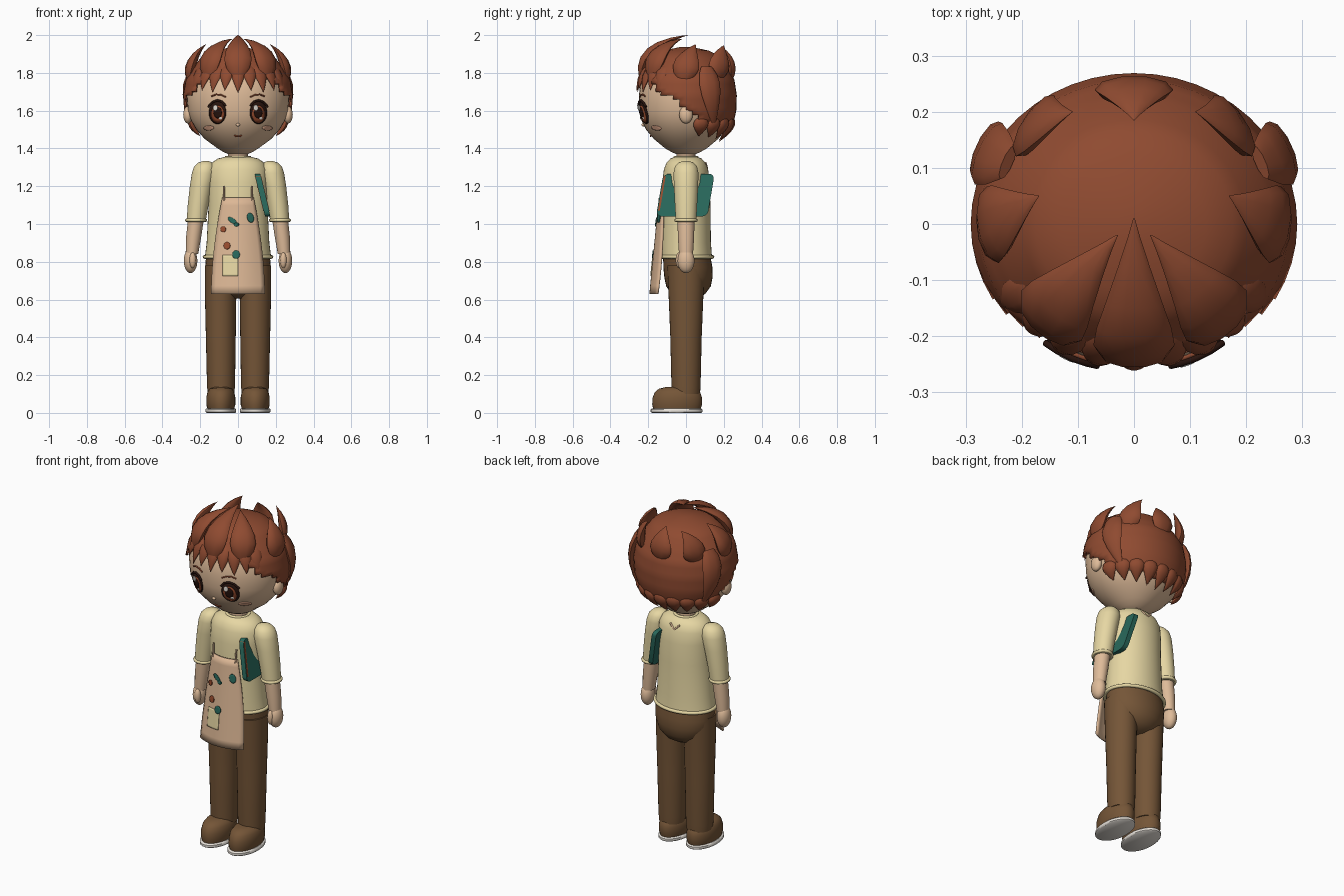
import bpy, bmesh, math
from mathutils import Vector as V

if "Cube" in bpy.data.objects:
    bpy.data.objects.remove(bpy.data.objects["Cube"])

def mat(name, r, g, b):
    m = bpy.data.materials.new(name)
    m.diffuse_color = [(c / 255) ** 2.2 for c in (r, g, b)] + [1]
    m.use_nodes = True
    m.node_tree.nodes["Principled BSDF"].inputs["Base Color"].default_value = m.diffuse_color
    return m

SKIN = mat("skin", 222, 186, 152)
HAIR = mat("chestnut hair", 142, 76, 52)
SHIRT = mat("cream shirt", 230, 214, 162)
TROUSER = mat("brown trousers", 116, 86, 58)
APRON = mat("tan apron", 220, 182, 148)
TEAL = mat("teal", 45, 104, 92)
WHITE = mat("off white", 232, 226, 218)
DARK = mat("dark brown", 45, 27, 22)
RUST = mat("rust", 152, 78, 50)
BLUSH = mat("blush", 226, 170, 140)

def finish(bm, name, m, angle=45, solid=0):
    bmesh.ops.remove_doubles(bm, verts=bm.verts, dist=1e-5)
    bmesh.ops.recalc_face_normals(bm, faces=bm.faces)
    me = bpy.data.meshes.new(name)
    bm.to_mesh(me); bm.free()
    me.materials.append(m)
    o = bpy.data.objects.new(name, me)
    bpy.context.collection.objects.link(o)
    if solid:
        s = o.modifiers.new("thickness", 'SOLIDIFY')
        s.thickness = solid; s.offset = 0
    bpy.ops.object.select_all(action='DESELECT')
    o.select_set(True); bpy.context.view_layer.objects.active = o
    bpy.ops.object.shade_smooth_by_angle(angle=math.radians(angle))
    return o

def skin_rings(bm, rings, closed=True, caps=True):
    R = [[bm.verts.new(p) for p in r] for r in rings]
    n = len(R[0])
    for a, b in zip(R, R[1:]):
        for i in range(n if closed else n - 1):
            j = (i + 1) % n
            bm.faces.new((a[i], a[j], b[j], b[i]))
    if caps:
        bm.faces.new(R[0]); bm.faces.new(R[-1])

def loft(name, rings, m, n=32):
    """rings: (z, rx, ry, cx, cy)"""
    bm = bmesh.new()
    T = [i * math.tau / n for i in range(n)]
    skin_rings(bm, [[(cx + rx * math.cos(t), cy + ry * math.sin(t), z) for t in T]
                    for z, rx, ry, cx, cy in rings])
    return finish(bm, name, m)

def ball(name, c, r, m, seg=24):
    bm = bmesh.new()
    bmesh.ops.create_uvsphere(bm, u_segments=seg, v_segments=seg // 2, radius=1)
    for v in bm.verts:
        v.co = V((c[i] + v.co[i] * r[i] for i in range(3)))
    return finish(bm, name, m, 80)

def tube(name, pts, r, m, cyclic=False):
    cu = bpy.data.curves.new(name, 'CURVE')
    cu.dimensions = '3D'; cu.bevel_depth = r; cu.bevel_resolution = 2
    cu.use_fill_caps = True
    s = cu.splines.new('POLY'); s.points.add(len(pts) - 1); s.use_cyclic_u = cyclic
    for p, q in zip(s.points, pts):
        p.co = (*q, 1)
    cu.materials.append(m)
    o = bpy.data.objects.new(name, cu)
    bpy.context.collection.objects.link(o)
    bpy.ops.object.select_all(action='DESELECT')
    o.select_set(True); bpy.context.view_layer.objects.active = o
    bpy.ops.object.convert(target='MESH')
    bpy.ops.object.shade_smooth_by_angle(angle=math.radians(60))

def hoop(name, c, rx, ry, r, m):
    tube(name, [(c[0] + rx * math.cos(i * math.tau / 32), c[1] + ry * math.sin(i * math.tau / 32), c[2])
                for i in range(32)], r, m, True)

# head profile: z, x radius, y radius
HEAD = [(1.362, .03, .03), (1.38, .075, .075), (1.40, .108, .11), (1.45, .176, .17), (1.50, .221, .212),
        (1.55, .25, .236), (1.60, .266, .247), (1.68, .272, .25), (1.76, .258, .238),
        (1.83, .218, .2), (1.88, .16, .148), (1.91, .09, .085), (1.92, .01, .01)]

def radii(z):
    for a, b in zip(HEAD, HEAD[1:]):
        if z <= b[0]:
            t = max(0, (z - a[0]) / (b[0] - a[0]))
            return [a[k] + (b[k] - a[k]) * t for k in (1, 2)]
    return .01, .01

def on_head(az, z, off=0):
    rx, ry = radii(z)
    return V(((rx + off) * math.sin(az), -(ry + off) * math.cos(az), z))

def face_y(x, z):
    rx, ry = radii(z)
    return -ry * math.sqrt(max(0, 1 - (x / rx) ** 2))

loft("head", [(z, a, b, 0, 0) for z, a, b in HEAD], SKIN, 40)
loft("neck", [(1.32, .055, .052, 0, 0), (1.42, .05, .05, 0, 0)], SKIN)

# hair cap, trimmed along a hairline that drops towards the nape
LINE = [(0, 1.775), (.75, 1.77), (1.0, 1.71), (1.35, 1.66), (1.65, 1.60), (1.9, 1.54), (2.4, 1.50), (3.2, 1.48)]
def hairline(az):
    az = abs(az)
    for a, b in zip(LINE, LINE[1:]):
        if az <= b[0]:
            return a[1] + (b[1] - a[1]) * (az - a[0]) / (b[0] - a[0])
    return LINE[-1][1]

bm = bmesh.new()
skin_rings(bm, [[on_head(i * math.tau / 48, z, .013) + V((0, 0, .012 * (z > 1.85)))
                 for i in range(48)] for z in [1.46 + .02 * k for k in range(23)] + [1.919]])
low = []
for f in bm.faces:
    c = f.calc_center_median()
    if c.z < hairline(math.atan2(c.x, -c.y)) or (len(f.verts) > 4 and c.z < 1.6):
        low.append(f)
bmesh.ops.delete(bm, geom=low, context='FACES')
finish(bm, "hair_cap", HAIR, solid=.012)

# hair locks: flattened curved spikes
def lock(name, a, mid, b, w, th):
    a, mid, b = V(a), V(mid), V(b)
    bm = bmesh.new()
    rings = []
    for t, k in ((0, .55), (.12, .85), (.28, 1), (.45, .92), (.62, .7), (.8, .4), (.93, .15), (1, .02)):
        p = a * (1 - t) ** 2 + mid * 2 * t * (1 - t) + b * t * t
        d = ((mid - a) * (1 - t) + (b - mid) * t).normalized()
        side = d.cross(mid - V((0, 0, 1.65))).normalized()
        up = side.cross(d)
        rings.append([p + side * (w / 2 * k * math.cos(q)) + up * (th / 2 * k * math.sin(q))
                      for q in [i * math.tau / 10 for i in range(10)]])
    skin_rings(bm, rings)
    finish(bm, name, HAIR, 50)

for i in range(-4, 5):
    az = i * .245
    lock("fringe_lock", on_head(az, 1.84, .0), on_head(az, 1.79, .03),
         on_head(az * 1.02, 1.695 + .012 * (i % 2), .012), .078, .035)
for i in range(-4, 5):
    az = math.pi + i * .31
    lock("nape_lock", on_head(az, 1.56, .005), on_head(az, 1.51, .035),
         on_head(az, 1.435 + .015 * abs(i) / 2, .022), .085, .04)
lock("crown_lock_front", (0, -.235, 1.79), (0, -.235, 1.95), (0, .01, 2.0), .145, .06)
lock("crown_lock_back", (0, .235, 1.77), (0, .255, 1.87), (0, .185, 1.94), .14, .05)
for s in (-1, 1):
    lock("crown_lock_front_side", (s * .155, -.18, 1.79), (s * .16, -.17, 1.94), (s * .03, -.02, 1.98), .14, .06)
    lock("crown_lock_side", (s * .258, -.01, 1.77), (s * .26, .0, 1.88), (s * .17, .05, 1.95), .14, .055)
    lock("crown_lock_back_side", (s * .175, .165, 1.77), (s * .19, .18, 1.87), (s * .11, .2, 1.945), .13, .05)
    lock("temple_lock", (s * .225, .11, 1.83), (s * .315, .14, 1.68), (s * .2, .15, 1.5), .12, .04)
    ball("ear", (s * .265, 0, 1.578), (.025, .036, .046), SKIN)

# face details: thin patches that follow a surface
def patch(name, cx, cz, rx, rz, yf, off, m, tilt=0):
    bm = bmesh.new()
    rings = []
    for k in (1, .66, .33, .02):
        r = []
        for i in range(24):
            t = i * math.tau / 24
            u, w = k * rx * math.cos(t), k * rz * math.sin(t)
            x = cx + u * math.cos(tilt) - w * math.sin(tilt)
            z = cz + u * math.sin(tilt) + w * math.cos(tilt)
            r.append((x, yf(x, z) - off, z))
        rings.append(r)
    skin_rings(bm, rings, caps=False)
    bmesh.ops.contextual_create(bm, geom=[e for e in bm.edges if e.is_boundary and
                                          e.calc_length() < .003])
    finish(bm, name, m, solid=.005)

for s in (-1, 1):
    patch("eye_rim", s * .108, 1.59, .045, .06, face_y, .006, DARK)
    patch("eye_iris", s * .107, 1.582, .033, .046, face_y, .010, RUST)
    patch("eye_pupil", s * .107, 1.59, .021, .03, face_y, .014, DARK)
    patch("eye_glint", s * .107 - .013, 1.615, .012, .015, face_y, .018, WHITE)
    patch("eye_small_glint", s * .107 + .014, 1.56, .006, .007, face_y, .018, WHITE)
    patch("cheek_blush", s * .155, 1.508, .026, .012, face_y, .003, BLUSH)
    tube("eyelash", [(s * x, face_y(x, z) - .012, z) for x, z in
                     ((.065, 1.625), (.085, 1.648), (.11, 1.655), (.135, 1.645), (.158, 1.62))], .006, DARK)
    tube("eyebrow", [(s * x, face_y(x, z) - .003, z) for x, z in
                     ((.065, 1.672), (.09, 1.684), (.115, 1.686), (.14, 1.676))], .004, HAIR)
ball("nose", (0, face_y(0, 1.525) - .002, 1.525), (.011, .01, .009), SKIN, 16)
tube("mouth", [(x, face_y(x, 1.468) - .002, 1.464 + 14 * x * x) for x in (-.02, -.01, 0, .01, .02)], .004, RUST)

# torso and hips
loft("shirt", [(.82, .176, .135, 0, .003), (.9, .166, .132, 0, 0), (1.1, .156, .129, 0, 0),
               (1.22, .158, .126, 0, 0), (1.29, .156, .117, 0, 0), (1.325, .138, .103, 0, 0),
               (1.347, .105, .082, 0, 0), (1.357, .06, .055, 0, 0)], SHIRT, 40)
hoop("shirt_hem", (0, .003, .826), .177, .137, .01, SHIRT)
hoop("collar", (0, 0, 1.352), .062, .058, .009, SHIRT)
loft("hips", [(.605, .05, .05, 0, .01), (.63, .11, .09, 0, .012), (.67, .15, .118, 0, .013),
              (.72, .168, .128, 0, .013), (.77, .174, .13, 0, .01), (.84, .168, .124, 0, .003)], TROUSER)

# limbs, mirrored
for s in (-1, 1):
    loft("trouser_leg", [(.1, .07, .074, s * .09, 0), (.14, .074, .077, s * .09, 0), (.4, .079, .083, s * .091, 0),
                         (.62, .083, .092, s * .092, .0), (.78, .084, .1, s * .092, 0)], TROUSER)
    loft("shoe", [(.018, .07, .125, s * .091, -.048), (.045, .077, .132, s * .091, -.047),
                  (.08, .077, .131, s * .091, -.046), (.11, .071, .12, s * .091, -.045),
                  (.128, .058, .098, s * .091, -.045), (.137, .035, .06, s * .091, -.045)], TROUSER)
    loft("sole", [(0, .076, .13, s * .091, -.05), (.005, .081, .137, s * .091, -.05),
                  (.018, .081, .137, s * .091, -.05), (.024, .075, .13, s * .091, -.05)], WHITE)
    loft("sleeve", [(1.01, .05, .054, s * .222, 0), (1.1, .055, .059, s * .211, 0), (1.2, .06, .064, s * .195, 0),
                    (1.27, .063, .066, s * .181, 0), (1.305, .056, .058, s * .176, 0),
                    (1.325, .038, .04, s * .172, 0), (1.334, .012, .012, s * .17, 0)], SHIRT)
    hoop("sleeve_cuff", (s * .222, 0, 1.02), .05, .053, .009, SHIRT)
    loft("forearm", [(.84, .033, .037, s * .244, 0), (.93, .04, .043, s * .235, 0),
                     (1.03, .042, .045, s * .222, 0)], SKIN)
    ball("hand", (s * .251, 0, .805), (.036, .045, .065), SKIN)
    ball("thumb", (s * .24, -.037, .808), (.018, .018, .042), SKIN, 16)

# apron: curved sheet hanging in front
def apron_y(x, z):
    t = (1.14 - z) / .51
    return -.139 - .05 * t + (3.0 - 1.0 * t) * x * x

def sheet(name, x0, x1, z0, z1, taper, off, m, solid):
    bm = bmesh.new()
    rows = []
    for j in range(13):
        z = z0 + (z1 - z0) * j / 12
        k = taper(j / 12)
        xs = [(x0 + (x1 - x0) * i / 12) * k for i in range(13)]
        rows.append([(x, apron_y(x, z) - off, z) for x in xs])
    skin_rings(bm, rows, closed=False, caps=False)
    finish(bm, name, m, solid=solid)

sheet("apron", -.14, .14, .63, 1.14, lambda t: 1 - .42 * t ** 1.8, 0, APRON, .01)
sheet("apron_pocket", -.08, .0, .725, .835, lambda t: 1, .007, SHIRT, .005)
for x, z, rx, rz, m, a in ((-.03, 1.018, .027, .012, TEAL, -.6), (.066, 1.033, .017, .026, TEAL, .3),
                           (-.008, .997, .013, .01, TEAL, 0), (-.01, .838, .02, .022, TEAL, 0),
                           (-.078, .972, .014, .015, RUST, 0), (-.058, .885, .017, .019, RUST, 0)):
    patch("paint_blot", x, z, rx, rz, apron_y, .008, m, a)
for s in (-1, 1):
    tube("apron_strap", [(s * .073, -.128, 1.12), (s * .075, -.122, 1.2)], .005, APRON)
    tube("apron_tie", [(0, .112, 1.295), (s * .03, .104, 1.325)], .005, APRON)

# folder tucked under one arm: rounded slanted slab with a spine strip
def slab(name, y0, y1, z0, z1, th, r, m):
    bm = bmesh.new()
    out = []
    for cy, cz, a0 in ((y1 - r, z1 - r, 0), (y0 + r, z1 - r, 1), (y0 + r, z0 + r, 2), (y1 - r, z0 + r, 3)):
        for i in range(5):
            t = (a0 + i / 4) * math.pi / 2
            out.append((cy + r * math.cos(t), cz + r * math.sin(t)))
    skin_rings(bm, [[(.131 - (z - 1.15) * .24 + d, y + (z - 1.15) * .17 - .004, z) for y, z in out]
                    for d in (-th, th)])
    finish(bm, name, m, 30)

slab("folder", -.136, .136, 1.04, 1.265, .014, .028, TEAL)
slab("folder_spine", -.131, -.121, 1.07, 1.255, .0165, .004, RUST)
